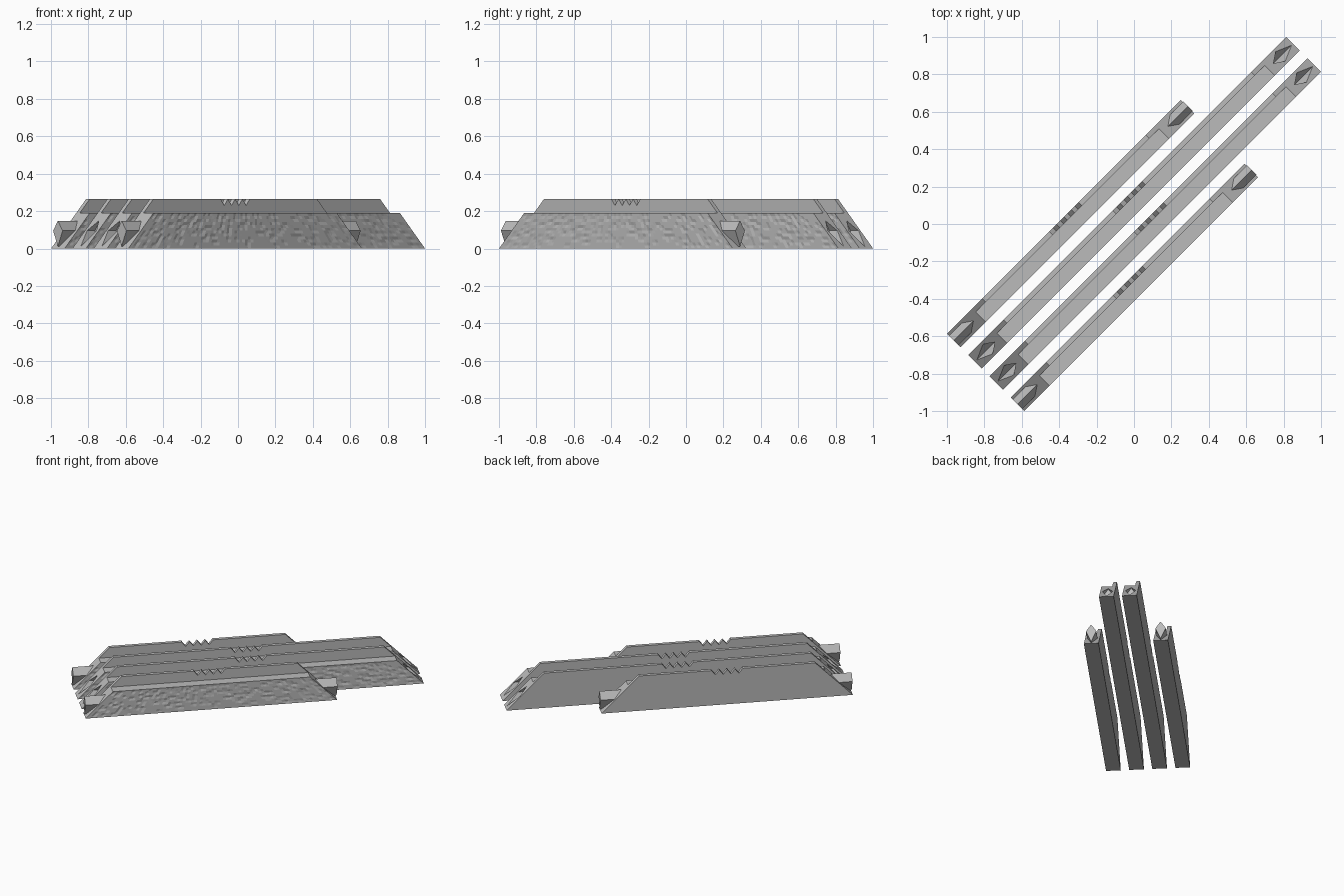
import bpy, bmesh, math, random
from mathutils import Matrix

if "Cube" in bpy.data.objects:
    bpy.data.objects.remove(bpy.data.objects["Cube"])

random.seed(4)
START, HEIGHT, LEDGE = -1.121, 0.265, 0.19
HALF, WALL, ROUGH = 0.051, 0.027, 0.004
TURN = Matrix.Rotation(math.pi / 4, 4, 'Z')

stone = bpy.data.materials.new("grey stone")
stone.diffuse_color = (0.5, 0.5, 0.5, 1)
stone.use_nodes = True
stone.node_tree.nodes["Principled BSDF"].inputs["Base Color"].default_value = stone.diffuse_color


def make_object(name, bm):
    """Turn a bmesh in bar coordinates (x along, y across) into a placed object."""
    bmesh.ops.recalc_face_normals(bm, faces=bm.faces)
    mesh = bpy.data.meshes.new(name)
    bm.to_mesh(mesh)
    bm.free()
    mesh.materials.append(stone)
    ob = bpy.data.objects.new(name, mesh)
    ob.matrix_world = TURN
    bpy.context.collection.objects.link(ob)
    return ob


def prism(name, outline, offset):
    """Closed prism from an outline of 3D points and an extrusion offset."""
    bm = bmesh.new()
    face = bm.faces.new([bm.verts.new(p) for p in outline])
    side = bmesh.ops.extrude_face_region(bm, geom=[face])
    verts = [g for g in side['geom'] if isinstance(g, bmesh.types.BMVert)]
    bmesh.ops.translate(bm, verts=verts, vec=offset)
    return make_object(name, bm)


def kite(name, u0, u1, v):
    """Kite-section plug running along the bar."""
    section = [(0, 0.148), (0.036, 0.095), (0, 0.012), (-0.036, 0.095)]
    return prism(name, [(u0, v + y, z) for y, z in section], (u1 - u0, 0, 0))


def subtract(ob, cutters):
    for c in cutters:
        c.hide_render = True
        m = ob.modifiers.new("cut", 'BOOLEAN')
        m.operation, m.solver, m.object = 'DIFFERENCE', 'EXACT', c
    bpy.context.view_layer.update()
    dg = bpy.context.evaluated_depsgraph_get()
    mesh = bpy.data.meshes.new_from_object(ob.evaluated_get(dg))
    ob.modifiers.clear()
    ob.data = mesh
    for c in cutters:
        bpy.data.objects.remove(c)


def rough_face(name, end, v):
    """Hewn front skin: a grid with random small dents and a closed rim."""
    nu, nz = int((end - START) / 0.022), 12
    bm = bmesh.new()
    rows = []
    for j in range(nz + 1):
        z = LEDGE * j / nz
        a, b = START + z, end - z
        row = []
        for i in range(nu + 1):
            inner = 0 < i < nu and 0 < j < nz
            dent = random.choice((0, 0, 0, ROUGH)) if inner else 0
            row.append(bm.verts.new((a + (b - a) * i / nu, v - HALF + dent, z)))
        rows.append(row)
    for r0, r1 in zip(rows, rows[1:]):
        for i in range(nu):
            bm.faces.new((r0[i], r0[i + 1], r1[i + 1], r1[i]))
    rim = [e for e in bm.edges if e.is_boundary]
    out = bmesh.ops.extrude_edge_only(bm, edges=rim)
    for g in out['geom']:
        if isinstance(g, bmesh.types.BMVert):
            g.co.y = v - HALF + ROUGH
    return make_object(name, bm)


def build_bar(label, end, v, plugs):
    # Side profile with a toothed notch in the middle of the top edge
    mid, teeth, pitch, depth = (START + end) / 2, 4, 0.055, 0.035
    first = mid - teeth * pitch / 2
    profile = [(START, 0), (START + HEIGHT, HEIGHT)]
    for t in range(teeth):
        profile += [(first + t * pitch, HEIGHT), (first + (t + 0.5) * pitch, HEIGHT - depth)]
    profile += [(first + teeth * pitch, HEIGHT), (end - HEIGHT, HEIGHT), (end, 0)]
    front, back = v - HALF + ROUGH, v + HALF
    bar = prism(label + "_bar", [(u, front, z) for u, z in profile], (0, back - front, 0))

    # Ledge in front of the thin upright wall
    w0, w1 = v - 0.2, back - WALL
    box = [(START - 0.1, w0, LEDGE), (end + 0.1, w0, LEDGE),
           (end + 0.1, w1, LEDGE), (START - 0.1, w1, LEDGE)]
    cutters = [prism("ledge_cutter", box, (0, 0, 0.3))]

    # Sloped ends carry either plugs or matching sockets
    if plugs:
        kite(label + "_start_plug", START, START + 0.2, v)
        kite(label + "_end_plug", end - 0.2, end + 0.005, v)
    else:
        cutters.append(kite("socket_cutter", START - 0.1, START + 0.155, v))
        cutters.append(kite("socket_cutter", end - 0.155, end + 0.1, v))
    subtract(bar, cutters)
    rough_face(label + "_rough_face", end, v)


build_bar("back_short", 0.645, 0.241, True)
build_bar("back_long", 1.283, 0.08, False)
build_bar("front_long", 1.283, -0.08, False)
build_bar("front_short", 0.645, -0.241, True)
